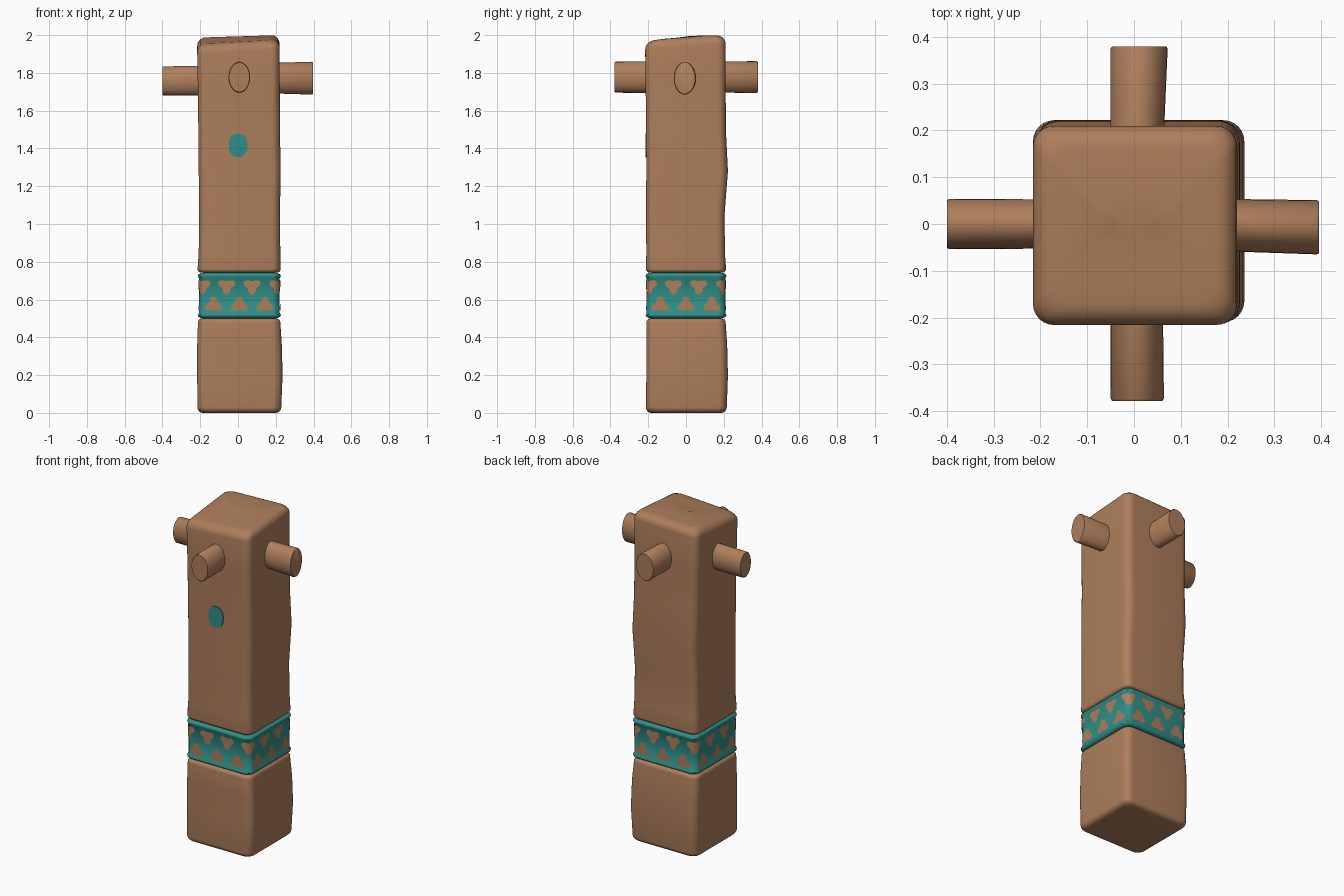
import bpy
import bmesh
from math import cos, sin, pi, radians
from mathutils import Vector, Matrix

if "Cube" in bpy.data.objects:
    bpy.data.objects.remove(bpy.data.objects["Cube"], do_unlink=True)


def material(name, rgb):
    m = bpy.data.materials.new(name)
    m.use_nodes = True
    m.diffuse_color = (*rgb, 1)
    bsdf = m.node_tree.nodes["Principled BSDF"]
    bsdf.inputs["Base Color"].default_value = (*rgb, 1)
    bsdf.inputs["Roughness"].default_value = 0.8
    return m


WOOD = material("warm wood", (0.42, 0.21, 0.105))
TEAL = material("teal paint", (0.03, 0.27, 0.245))


def finish(name, bm, mat, angle=40):
    bmesh.ops.recalc_face_normals(bm, faces=bm.faces)
    mesh = bpy.data.meshes.new(name)
    bm.to_mesh(mesh)
    bm.free()
    mesh.materials.append(mat)
    ob = bpy.data.objects.new(name, mesh)
    bpy.context.collection.objects.link(ob)
    bpy.ops.object.select_all(action="DESELECT")
    ob.select_set(True)
    bpy.context.view_layer.objects.active = ob
    bpy.ops.object.shade_smooth_by_angle(angle=radians(angle))
    return ob


def loft(name, rings, mat, angle=40):
    """Skin a stack of equal closed rings and cap both ends."""
    bm = bmesh.new()
    rows = [[bm.verts.new(p) for p in ring] for ring in rings]
    for a, b in zip(rows, rows[1:]):
        for i in range(len(a)):
            j = (i + 1) % len(a)
            bm.faces.new((a[i], a[j], b[j], b[i]))
    bm.faces.new(rows[0])
    bm.faces.new(rows[-1])
    return finish(name, bm, mat, angle)


def rounded_square(z, cx, cy, hx, hy, inset=0, radius=0.045, steps=6):
    hx, hy = hx - inset, hy - inset
    r = min(radius, hx * 0.6)
    ring = []
    for q, (sx, sy) in enumerate([(1, 1), (-1, 1), (-1, -1), (1, -1)]):
        for k in range(steps + 1):
            a = (q + k / steps) * pi / 2
            ring.append(Vector((cx + sx * (hx - r) + r * cos(a),
                                cy + sy * (hy - r) + r * sin(a), z)))
    return ring


def rounded_end(z, direction, size, section, steps=5):
    """Rings that roll a block's side over into its flat end."""
    out = []
    for k in range(steps + 1):
        a = k / steps * pi / 2
        out.append(rounded_square(z - direction * size * (1 - sin(a)),
                                  *section, inset=size * (1 - cos(a))))
    return out


def block(name, sections, low, high, mat):
    """sections: (z, cx, cy, hx, hy), bottom to top; low/high: end rounding."""
    rings = rounded_end(sections[0][0], -1, low, sections[0][1:])[::-1]
    rings += [rounded_square(*s) for s in sections[1:-1]]
    rings += rounded_end(sections[-1][0], 1, high, sections[-1][1:])
    return rings


# Lower block, slightly swollen on one side
loft("lower_block", block("lower", [
    (0.0, 0.007, 0.002, 0.222, 0.214), (0.2, 0.01, 0.006, 0.226, 0.216),
    (0.36, 0.008, 0.004, 0.224, 0.214), (0.5, 0.006, 0.0, 0.218, 0.21)],
    0.03, 0.022, WOOD), WOOD)

# Upper block with a gently sloping crown
rings = block("upper", [
    (0.742, 0.006, 0.0, 0.22, 0.212), (0.85, 0.008, -0.002, 0.216, 0.208),
    (1.05, 0.008, -0.004, 0.214, 0.208), (1.28, 0.009, 0.006, 0.217, 0.216),
    (1.5, 0.006, 0.0, 0.216, 0.211), (1.75, 0.004, -0.002, 0.217, 0.212),
    (2.0, 0.002, -0.003, 0.218, 0.213)], 0.02, 0.045, WOOD)
for inset in (0.09, 0.14, 0.18):
    rings.append(rounded_square(2.0, 0.002, -0.003, 0.218, 0.213, inset))
for ring in rings:
    for p in ring:
        if p.z > 1.9:
            slope = 0.035 * min(1, max(0, 0.03 - p.y) / 0.24) + 0.03 * (0.22 - p.x) / 0.44
            p.z -= slope * min(1, (p.z - 1.9) / 0.05) * (0.45 if p.y > 0 else 0.8)
loft("upper_block", rings, WOOD)

# Painted band with a narrow raised rim at each edge
BX, BY, HX, HY, R = 0.007, 0.0, 0.214, 0.208, 0.045
rim = [(0.0, 0.03), (0.006, 0.008), (0.012, -0.004), (0.022, -0.006), (0.03, 0.0)]
profile = [(0.498 + d, i) for d, i in rim] + [(0.744 - d, i) for d, i in reversed(rim)]
loft("painted_band", [rounded_square(z, BX, BY, HX, HY, i) for z, i in profile],
     TEAL, 60)


def wrap(side, u, z, lift=0.003):
    """Point on the band: u runs along a side and around its rounded corners."""
    along, depth = (HX, HY) if side % 2 == 0 else (HY, HX)
    s, flat = (1 if u >= 0 else -1), along - R
    over = max(0, abs(u) - flat) / R
    x = s * (min(abs(u), flat) + (R + lift) * sin(over))
    y = -(depth - R) - (R + lift) * cos(over)
    return Matrix.Rotation(side * pi / 2, 3, "Z") @ Vector((x, y, z)) + Vector((BX, BY, 0))


def triangle_outline(flip, n=24):
    """Soft-cornered triangle, pointing up unless flipped."""
    pts = []
    for k in range(n):
        a = 2 * pi * k / n + pi / 2
        r = 0.038 + 0.011 * cos(3 * (a - pi / 2))
        pts.append((r * cos(a) * 1.02, r * sin(a) * flip * 0.92))
    return pts


# Two staggered rows of wooden triangles; top row shares one at each corner
bm = bmesh.new()
for side in range(4):
    marks = [(u, 0.672, -1) for u in (-0.067, 0.067, 0.204)]
    marks += [(u, 0.571, 1) for u in (-0.136, 0, 0.136)]
    for u, z, flip in marks:
        outline = triangle_outline(flip)
        hub = bm.verts.new(wrap(side, u, z))
        rows = [[bm.verts.new(wrap(side, u + a * f, z + b * f)) for a, b in outline]
                for f in (0.33, 0.67, 1)]
        for i in range(len(outline)):
            j = (i + 1) % len(outline)
            bm.faces.new((hub, rows[0][i], rows[0][j]))
            for a, b in zip(rows, rows[1:]):
                bm.faces.new((a[i], b[i], b[j], a[j]))
triangles = finish("band_triangles", bm, WOOD)
# Open patches: make every face look outward from the post
bm = bmesh.new()
bm.from_mesh(triangles.data)
for f in bm.faces:
    c = f.calc_center_median()
    if f.normal.dot(Vector((c.x, c.y, 0))) < 0:
        f.normal_flip()
bm.to_mesh(triangles.data)
bm.free()


# Four oval pegs, each leaning a little differently
def peg(name, turn, reach, root, tip):
    """root and tip: (sideways centre, height centre, half width, half height)."""
    rot = Matrix.Rotation(turn, 3, "Z")
    rings = []
    for out, t, scale in ((0.1, 0, 1), (reach - 0.005, 1, 1), (reach, 1, 0.95)):
        c, z, w, h = (a + (b - a) * t for a, b in zip(root, tip))
        rings.append([rot @ Vector((c + w * scale * cos(2 * pi * k / 28), -out,
                                    z + h * scale * sin(2 * pi * k / 28)))
                      for k in range(28)])
    loft(name, rings, WOOD, 50)


peg("front_peg", 0, 0.378, (0.005, 1.777, 0.056, 0.083), (0.007, 1.777, 0.057, 0.082))
peg("left_peg", pi / 2, 0.396, (0.0, 1.772, 0.055, 0.078), (-0.007, 1.772, 0.058, 0.087))
peg("back_peg", pi, 0.380, (-0.005, 1.778, 0.055, 0.082), (-0.011, 1.778, 0.061, 0.084))
peg("right_peg", -pi / 2, 0.400, (0.0, 1.76, 0.052, 0.08), (0.0, 1.757, 0.054, 0.077))

# Painted spot on the front
spot = []
for y in (-0.205, -0.2155):
    spot.append([])
    for k in range(32):
        a = 2 * pi * k / 32
        r = 1 + 0.05 * sin(2 * a) ** 2
        spot[-1].append(Vector((0.001 + 0.049 * r * cos(a), y, 1.416 + 0.063 * r * sin(a))))
loft("front_spot", spot, TEAL)
